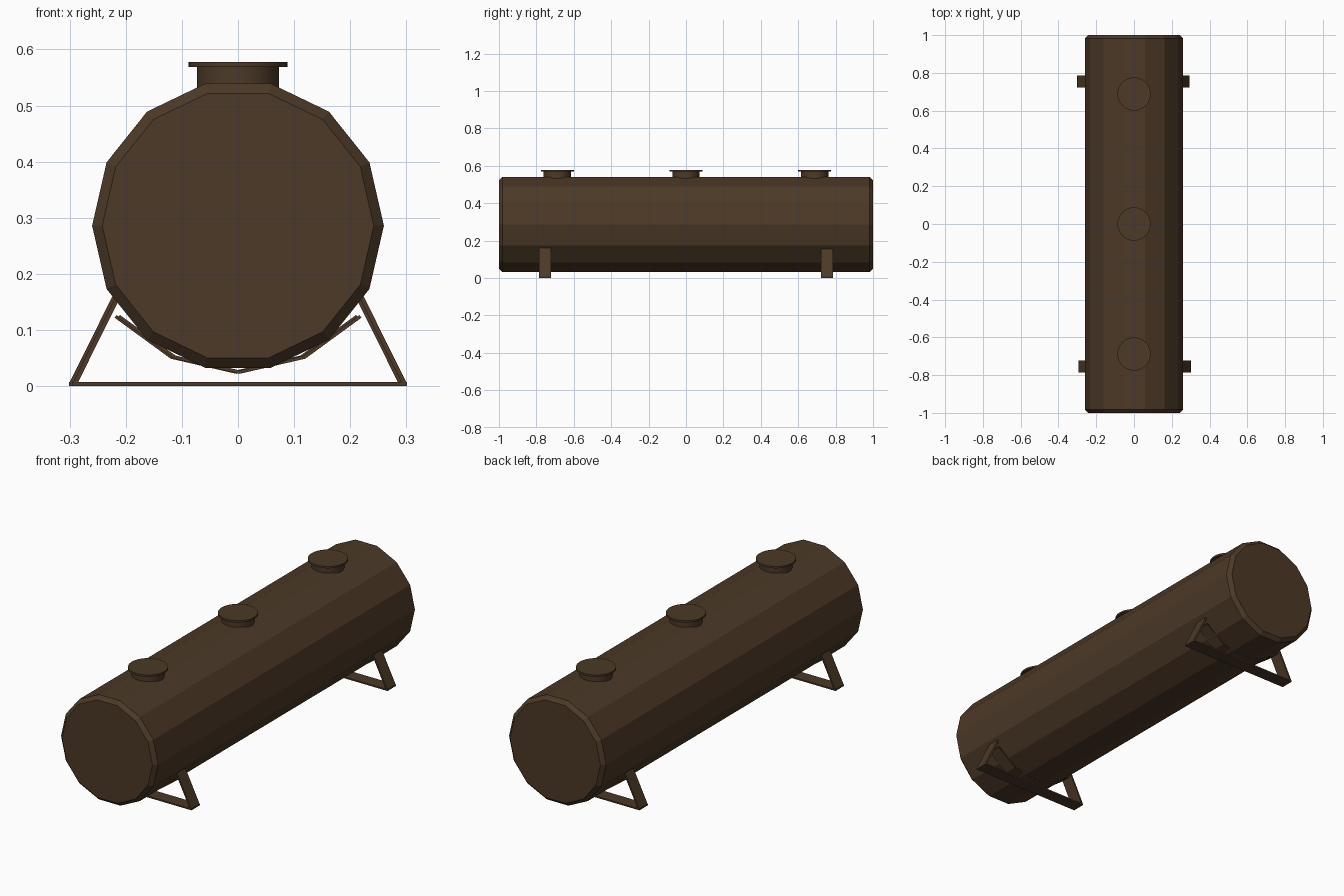
import bpy, bmesh, math
from mathutils import Vector

if "Cube" in bpy.data.objects:
    bpy.data.objects.remove(bpy.data.objects["Cube"])

brown = bpy.data.materials.new("dark_brown_metal")
brown.diffuse_color = (0.072, 0.041, 0.020, 1)
brown.use_nodes = True
brown.node_tree.nodes["Principled BSDF"].inputs["Base Color"].default_value = brown.diffuse_color


def add(name, bm, smooth=False):
    bmesh.ops.recalc_face_normals(bm, faces=bm.faces)
    mesh = bpy.data.meshes.new(name)
    bm.to_mesh(mesh)
    bm.free()
    mesh.materials.append(brown)
    ob = bpy.data.objects.new(name, mesh)
    bpy.context.collection.objects.link(ob)
    if smooth:
        bpy.ops.object.select_all(action='DESELECT')
        ob.select_set(True)
        bpy.context.view_layer.objects.active = ob
        bpy.ops.object.shade_smooth_by_angle(angle=math.radians(35))
    return ob


def loft(name, rings, smooth=False):
    """Skin a list of closed rings and cap both ends."""
    bm = bmesh.new()
    rows = [[bm.verts.new(p) for p in ring] for ring in rings]
    n = len(rows[0])
    for a, b in zip(rows, rows[1:]):
        for i in range(n):
            j = (i + 1) % n
            bm.faces.new((a[i], a[j], b[j], b[i]))
    bm.faces.new(rows[0])
    bm.faces.new(rows[-1])
    return add(name, bm, smooth)


def circle(n, r):
    return [(r * math.cos(2 * math.pi * i / n), r * math.sin(2 * math.pi * i / n))
            for i in range(n)]


def strip(name, path, thick, y, width=0.064):
    """Flat bar following an x-z path, offset to its left by its thickness."""
    pts = [Vector(p) for p in path]
    inner = []
    for i, p in enumerate(pts):
        dirs = [(b - a).normalized() for a, b in zip(pts, pts[1:])][max(0, i - 1):i + 1]
        normals = [Vector((-d.y, d.x)) for d in dirs]
        m = sum(normals, Vector((0, 0))).normalized()
        inner.append(p + m * thick / m.dot(normals[0]))
    rings = [[(q.x, y + s * width / 2, q.y) for q, s in ((a, -1), (a, 1), (b, 1), (b, -1))]
             for a, b in zip(pts, inner)]
    return loft(name, rings)


# Fourteen-sided tank with chamfered ends
tank_z = 0.286
loft("tank", [[(x, y, tank_z + z) for x, z in circle(14, r)]
              for y, r in ((-1, 0.242), (-0.982, 0.26), (0.982, 0.26), (1, 0.242))])

# Hatches along the top: neck and overhanging lid
for i, y in enumerate((-0.688, 0, 0.688)):
    for part, r, z0, z1 in (("neck", 0.073, 0.49, 0.57), ("lid", 0.088, 0.569, 0.578)):
        loft(f"hatch_{part}_{i + 1}",
             [[(px, y + py, z) for px, py in circle(32, r)] for z in (z0, z1)], True)

# Support frames: base bar, two sloping legs and a cradle strap
for label, y, dx in (("front", -0.754, 0.003), ("back", 0.754, -0.003)):
    strip(f"{label}_base_bar", [(dx - 0.298, 0), (dx + 0.298, 0)], 0.007, y)
    strip(f"{label}_left_leg", [(dx - 0.29, 0.003), (dx - 0.211, 0.162)], 0.008, y)
    strip(f"{label}_right_leg", [(dx + 0.211, 0.162), (dx + 0.29, 0.003)], 0.008, y)
    strip(f"{label}_cradle", [(dx - 0.217, 0.122), (dx - 0.117, 0.049), (dx, 0.022),
                              (dx + 0.117, 0.049), (dx + 0.217, 0.122)], 0.006, y)
